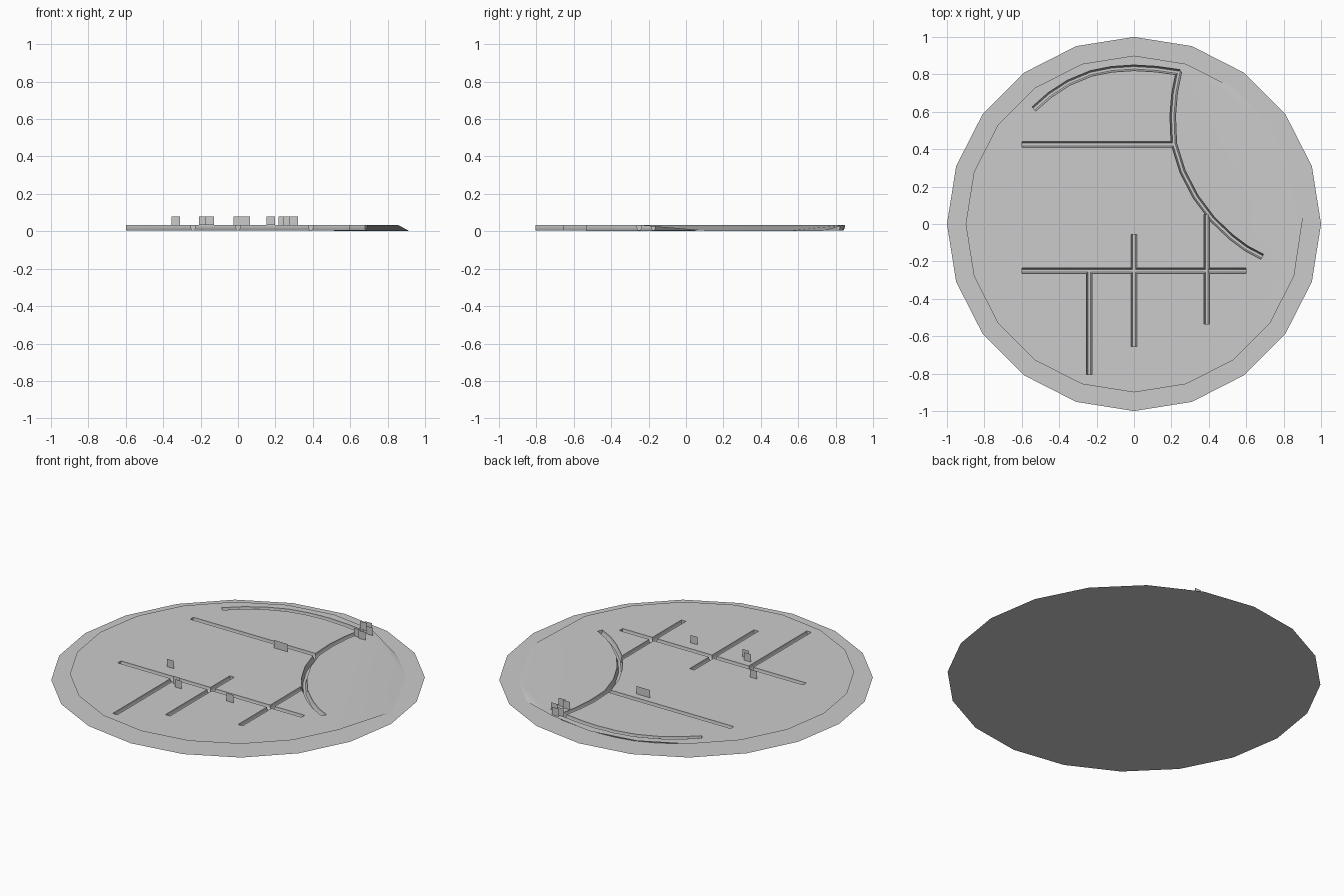
import bpy, bmesh, math
from mathutils import Vector

if "Cube" in bpy.data.objects:
    bpy.data.objects.remove(bpy.data.objects["Cube"])

TOP = 0.034      # height of the raised plate
HALF = 0.015     # half width of a groove


def make_object(name, verts, faces):
    bm = bmesh.new()
    vs = [bm.verts.new(v) for v in verts]
    for f in faces:
        bm.faces.new([vs[i] for i in f])
    mesh = bpy.data.meshes.new(name)
    bm.to_mesh(mesh)
    bm.free()
    obj = bpy.data.objects.new(name, mesh)
    bpy.context.collection.objects.link(obj)
    return obj


def ring(radius, z):
    return [(radius * math.cos(i * math.pi / 10), radius * math.sin(i * math.pi / 10), z)
            for i in range(20)]


def groove_cutter(path, depth):
    """Sweep a rounded trough section along a path, closed at both ends."""
    section = [(-HALF, 0.03), (-HALF, -0.006), (-HALF * 0.85, -depth * 0.6),
               (-HALF * 0.45, -depth), (HALF * 0.45, -depth),
               (HALF * 0.85, -depth * 0.6), (HALF, -0.006), (HALF, 0.03)]
    pts = [Vector(p) for p in path]
    n, verts, faces = len(section), [], []
    for i, p in enumerate(pts):
        t = (pts[min(i + 1, len(pts) - 1)] - pts[max(i - 1, 0)]).normalized()
        side = Vector((-t.y, t.x))
        verts += [(p.x + side.x * s, p.y + side.y * s, TOP + z) for s, z in section]
    for i in range(len(pts) - 1):
        for j in range(n):
            k = (j + 1) % n
            faces.append((i * n + j, i * n + k, (i + 1) * n + k, (i + 1) * n + j))
    faces.append(tuple(range(n)))
    faces.append(tuple(range((len(pts) - 1) * n, len(pts) * n)))
    obj = make_object("groove_cutter", verts, faces)
    bm = bmesh.new()
    bm.from_mesh(obj.data)
    bmesh.ops.recalc_face_normals(bm, faces=bm.faces)
    bm.to_mesh(obj.data)
    bm.free()
    obj.hide_render = True
    return obj


# Base disc
make_object("base_disc", ring(1.0, 0.0), [tuple(range(20))])

# Raised plate with its north-east rim sloping down to the base
outer = ring(0.9, TOP)
rim = [(0.916, 0.12, 0.001)] + [(x, y, 0.001) for x, y, z in outer[2:4]] + outer[4:]
n = len(rim)
lower = [(x, y, -0.3) for x, y, z in rim]
last = n - 1
faces = [tuple(range(3, n)), (last, 0, 1), (last, 1, 3), (1, 2, 3),
         tuple(reversed(range(n, 2 * n)))]
faces += [(i, i + n, (i + 1) % n + n, (i + 1) % n) for i in range(n)]
plate = make_object("grooved_plate", rim + lower, faces)
bm = bmesh.new()
bm.from_mesh(plate.data)
bmesh.ops.recalc_face_normals(bm, faces=bm.faces)
bm.to_mesh(plate.data)
bm.free()

# Grooves
paths = [
    [(-0.535, 0.615), (-0.45, 0.69), (-0.35, 0.755), (-0.23, 0.805), (-0.12, 0.827),
     (0, 0.835), (0.12, 0.828), (0.245, 0.81)],
    [(0.24, 0.815), (0.217, 0.7), (0.207, 0.58), (0.213, 0.43), (0.26, 0.28), (0.33, 0.145),
     (0.42, 0.025), (0.52, -0.07), (0.6, -0.13), (0.685, -0.175)],
    [(-0.6, 0.425), (0.215, 0.425)],
    [(-0.6, -0.25), (0.6, -0.25)],
    [(0, -0.055), (0, -0.655)],
    [(-0.24, -0.25), (-0.24, -0.805)],
    [(0.39, 0.05), (0.39, -0.535)],
]
cutters = []
for i, path in enumerate(paths):
    cutter = groove_cutter(path, 0.03 + 0.0002 * i)
    mod = plate.modifiers.new("groove", 'BOOLEAN')
    mod.operation = 'DIFFERENCE'
    mod.solver = 'EXACT'
    mod.object = cutter
    cutters.append(cutter)
deps = bpy.context.evaluated_depsgraph_get()
cut = bpy.data.meshes.new_from_object(plate.evaluated_get(deps))
plate.modifiers.clear()
plate.data = cut
for cutter in cutters:
    bpy.data.objects.remove(cutter)

# Keep only the open top skin of the plate
bm = bmesh.new()
bm.from_mesh(cut)
bmesh.ops.delete(bm, geom=[f for f in bm.faces if min(v.co.z for v in f.verts) < -0.05],
                 context='FACES')
bm.to_mesh(cut)
bm.free()
bpy.ops.object.select_all(action='DESELECT')
plate.select_set(True)
bpy.context.view_layer.objects.active = plate
bpy.ops.object.shade_smooth_by_angle(angle=math.radians(50))

# Thin upright markers facing the front
markers = [(-0.333, -0.153, 0.045), (-0.185, -0.31, 0.045), (-0.152, -0.34, 0.045),
           (0.175, -0.326, 0.045), (0.02, 0.37, 0.09), (0.238, 0.83, 0.045),
           (0.262, 0.845, 0.045), (0.298, 0.80, 0.045), (0.298, 0.73, 0.045),
           (0.262, 0.74, 0.045)]
for x, y, w in markers:
    a, b = x - w / 2, x + w / 2
    make_object("marker", [(a, y, TOP), (b, y, TOP), (b, y, 0.08), (a, y, 0.08)], [(0, 1, 2, 3)])
